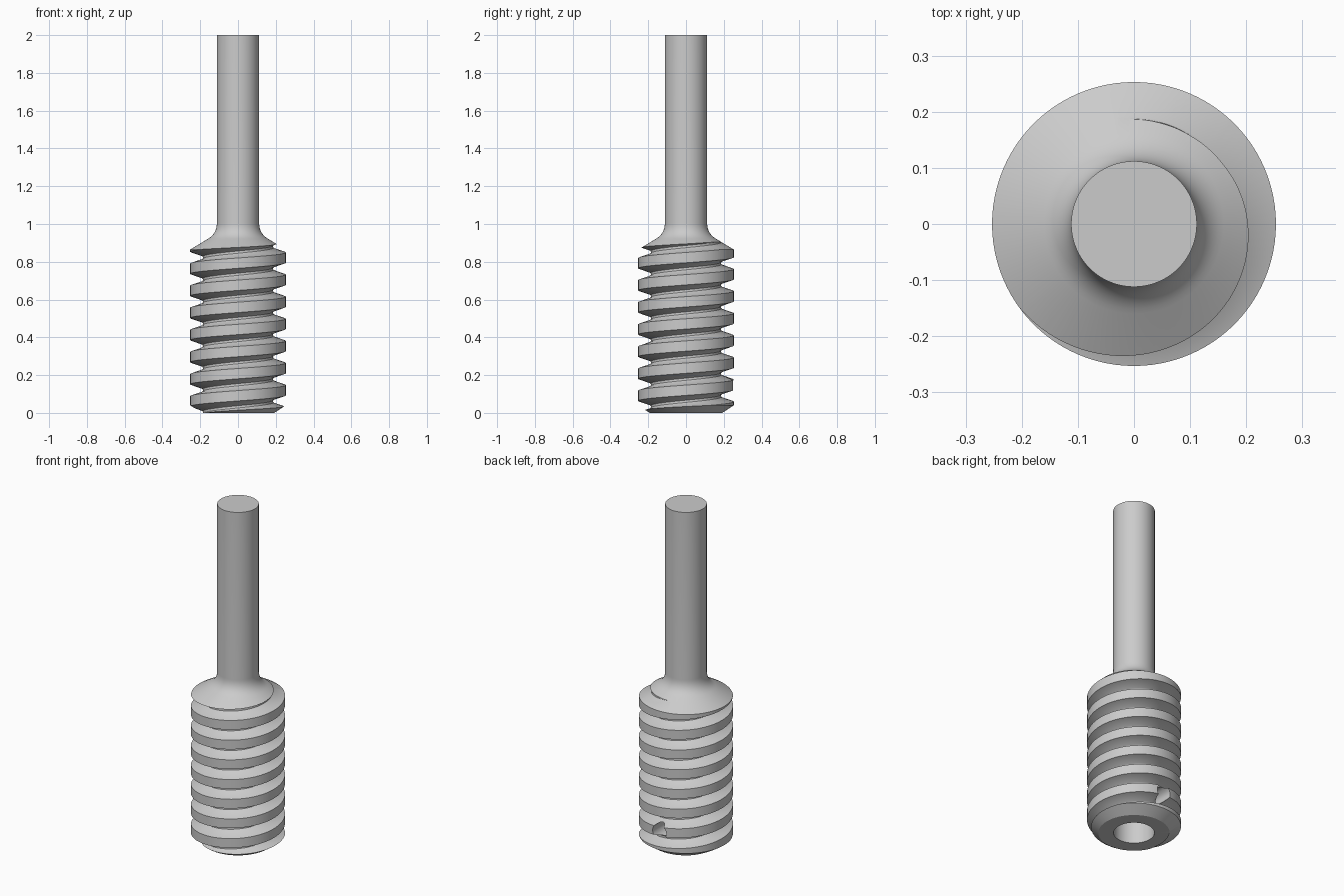
import bpy, bmesh, math
from mathutils import Vector, Matrix

cube = bpy.data.objects.get("Cube")
if cube:
    bpy.data.objects.remove(cube, do_unlink=True)

SHANK, CREST, BORE = 0.112, 0.253, 0.11
PITCH = 0.117
SEGMENTS = 96


def make_object(name, bm):
    bmesh.ops.recalc_face_normals(bm, faces=bm.faces[:])
    mesh = bpy.data.meshes.new(name)
    bm.to_mesh(mesh)
    bm.free()
    obj = bpy.data.objects.new(name, mesh)
    bpy.context.collection.objects.link(obj)
    return obj


def fillet(start, corner, end, steps=10):
    a, b, c = Vector(start), Vector(corner), Vector(end)
    return [tuple(a.lerp(b, i / steps).lerp(b.lerp(c, i / steps), i / steps))
            for i in range(steps + 1)]


# Turned body: shank, flared shoulder, threaded barrel, chamfer and blind bore
profile = [(0, 2), (SHANK, 2)]
profile += fillet((SHANK, 1.005), (SHANK, 0.949), (0.16, 0.921))
profile += [(CREST, 0.865), (CREST, 0.04), (0.192, 0), (BORE, 0), (BORE, 0.4), (0, 0.4)]
bm = bmesh.new()
verts = [bm.verts.new((r, 0, z)) for r, z in profile]
edges = [bm.edges.new(pair) for pair in zip(verts, verts[1:])]
bmesh.ops.spin(bm, geom=verts + edges, cent=(0, 0, 0), axis=(0, 0, 1),
               angle=math.tau, steps=SEGMENTS, use_merge=True)
bmesh.ops.remove_doubles(bm, verts=bm.verts[:], dist=1e-5)
body = make_object("threaded_shaft", bm)

# Helical groove cutter, right-handed
section = [(0.30, -0.047), (0.191, -0.0105), (0.187, -0.006), (0.186, 0),
           (0.187, 0.006), (0.191, 0.0105), (0.30, 0.047)]
bm = bmesh.new()
rings = []
for i in range(-SEGMENTS, int(8.75 * SEGMENTS)):
    turn = (i + 0.37) / SEGMENTS
    angle = turn * math.tau
    mid = 0.0615 + PITCH * (turn - 1)
    rings.append([bm.verts.new((r * math.cos(angle), r * math.sin(angle), mid + z))
                  for r, z in section])
count = len(section)
for lower, upper in zip(rings, rings[1:]):
    for j in range(count):
        k = (j + 1) % count
        bm.faces.new((lower[j], lower[k], upper[k], upper[j]))
bm.faces.new(rings[0])
bm.faces.new(rings[-1])
groove = make_object("groove_cutter", bm)

# Radial pin hole at the back, opening into the bore
bm = bmesh.new()
place = Matrix.Translation((0, 0.19, 0.145)) @ Matrix.Rotation(math.pi / 2, 4, "X")
bmesh.ops.create_cone(bm, cap_ends=True, segments=40, radius1=0.045, radius2=0.045,
                      depth=0.3, matrix=place)
pin_hole = make_object("pin_hole_cutter", bm)

bpy.context.view_layer.objects.active = body
for cutter in (groove, pin_hole):
    cutter.hide_render = True
    mod = body.modifiers.new(cutter.name, "BOOLEAN")
    mod.operation = "DIFFERENCE"
    mod.solver = "EXACT"
    mod.object = cutter
    bpy.ops.object.modifier_apply(modifier=mod.name)
    bpy.data.objects.remove(cutter, do_unlink=True)

# Single grey metal colour
steel = bpy.data.materials.new("steel_grey")
steel.use_nodes = True
colour = (0.6, 0.6, 0.6, 1)
steel.diffuse_color = colour
steel.node_tree.nodes["Principled BSDF"].inputs["Base Color"].default_value = colour
body.data.materials.clear()
body.data.materials.append(steel)

bpy.ops.object.select_all(action="DESELECT")
body.select_set(True)
bpy.ops.object.shade_smooth_by_angle(angle=math.radians(30))
